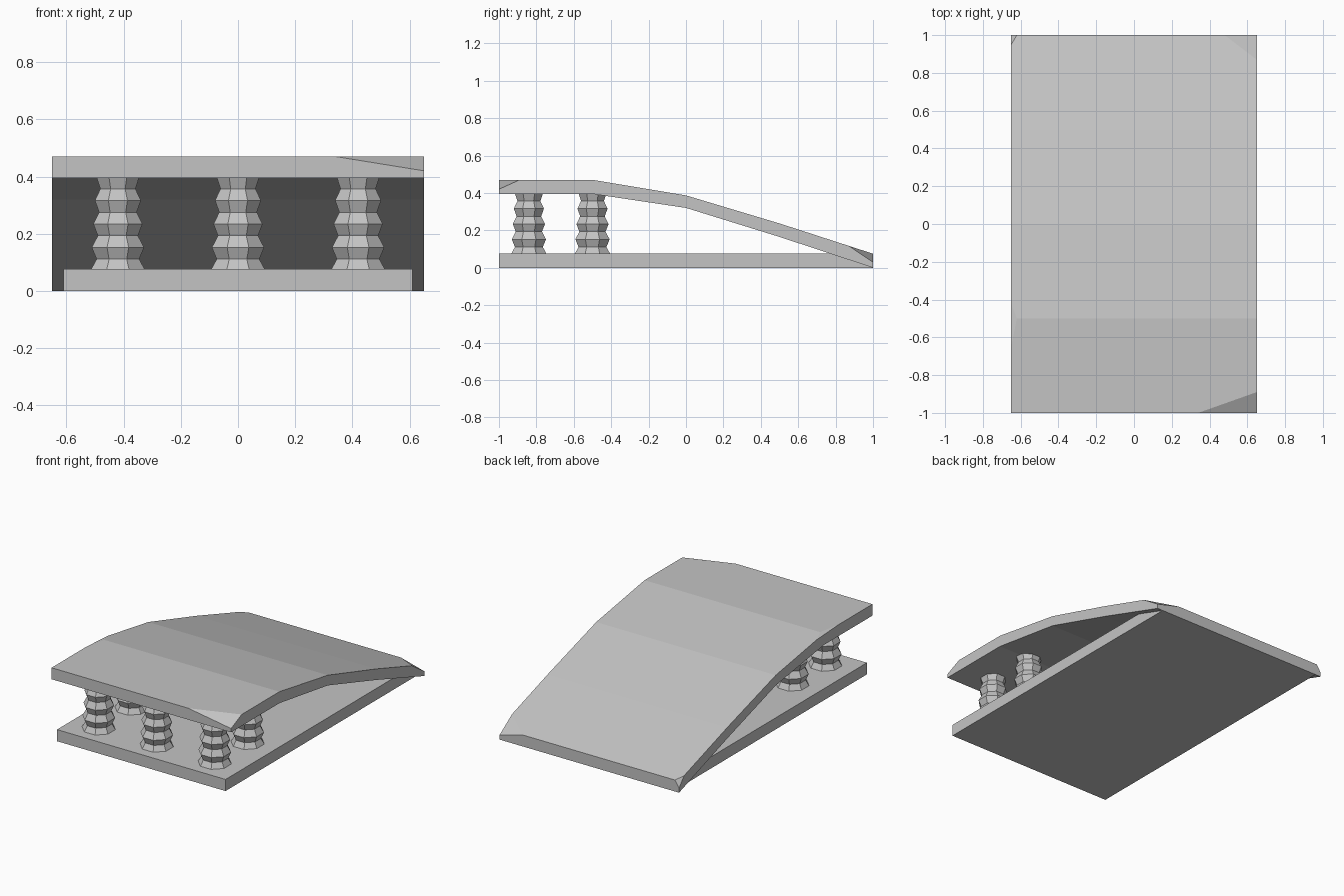
import bpy
import bmesh
import math
from mathutils import Vector

cube = bpy.data.objects.get("Cube")
if cube:
    bpy.data.objects.remove(cube, do_unlink=True)

# Single plain grey
grey = bpy.data.materials.new("plain grey")
grey.use_nodes = True
colour = (0.55, 0.55, 0.55, 1)
grey.diffuse_color = colour
grey.node_tree.nodes["Principled BSDF"].inputs["Base Color"].default_value = colour


def finish(name, bm):
    bmesh.ops.recalc_face_normals(bm, faces=bm.faces)
    mesh = bpy.data.meshes.new(name)
    bm.to_mesh(mesh)
    bm.free()
    mesh.materials.append(grey)
    obj = bpy.data.objects.new(name, mesh)
    bpy.context.collection.objects.link(obj)
    return obj


def loft(rings):
    """Bridge closed rings of points and cap both ends."""
    bm = bmesh.new()
    loops = [[bm.verts.new(p) for p in ring] for ring in rings]
    for a, b in zip(loops, loops[1:]):
        for i in range(len(a)):
            j = (i + 1) % len(a)
            bm.faces.new((a[i], a[j], b[j], b[i]))
    bm.faces.new(loops[0])
    bm.faces.new(loops[-1])
    return bm


def chip(bm, a, b, c, inside=Vector((0, 0, 0))):
    """Slice off the corner lying beyond the plane through three points."""
    a, b, c = Vector(a), Vector(b), Vector(c)
    normal = (b - a).cross(c - a).normalized()
    if normal.dot(inside - a) > 0:
        normal.negate()
    geom = bm.verts[:] + bm.edges[:] + bm.faces[:]
    cut = bmesh.ops.bisect_plane(bm, geom=geom, dist=1e-5, plane_co=a,
                                 plane_no=normal, clear_outer=True)
    edges = [e for e in cut["geom_cut"] if isinstance(e, bmesh.types.BMEdge)]
    bmesh.ops.holes_fill(bm, edges=edges, sides=0)


# Sloping top slab: flat landing, then a ramp bending down to the ground
top_line = [(-1, .47), (-.5, .47), (0, .387), (.5, .237), (1, .075)]
under_line = [(-1, .395), (-.5, .395), (0, .32), (.5, .165), (1, 0)]
sections = []
for (y, high), (_, low) in zip(top_line, under_line):
    sections.append([(-.65, y, low), (.65, y, low), (.65, y, high), (-.65, y, high)])
slab = loft(sections)

# Broken corners of the slab
chip(slab, (.34, -1, .47), (.65, -.89, .47), (.65, -1, .42))
chip(slab, (.48, 1, .075), (.65, .87, .117), (.65, 1, .03))
chip(slab, (-.62, 1, .075), (-.65, .95, .091), (-.65, 1, .03))
chip(slab, (-.65, -.65, .47), (-.62, -.5, .47), (-.65, -.42, .457))
finish("ramp_slab", slab)

# Base plate, tapering out of sight under the foot of the ramp
base_profile = [(-1, 0), (1, 0), (.8, .076), (-1, .076)]
finish("base_plate", loft([[(x, y, z) for y, z in base_profile] for x in (-.61, .61)]))


# Bellows-shaped spring columns
def column(name, x, y, sides=8, folds=8):
    rings = []
    for k in range(folds + 1):
        t = k / folds
        radius = (.105 - .024 * t) * (1 if k % 2 == 0 else .79)
        z = .07 + .328 * t
        rings.append([(x + radius * math.cos(math.tau * (i + .5) / sides),
                       y + radius * math.sin(math.tau * (i + .5) / sides), z)
                      for i in range(sides)])
    finish(name, loft(rings))


column("front_centre_spring", 0, -.84)
for side, x in (("left", .42), ("right", -.42)):
    column("front_" + side + "_spring", x, -.84)
    column("rear_" + side + "_spring", x, -.5)
